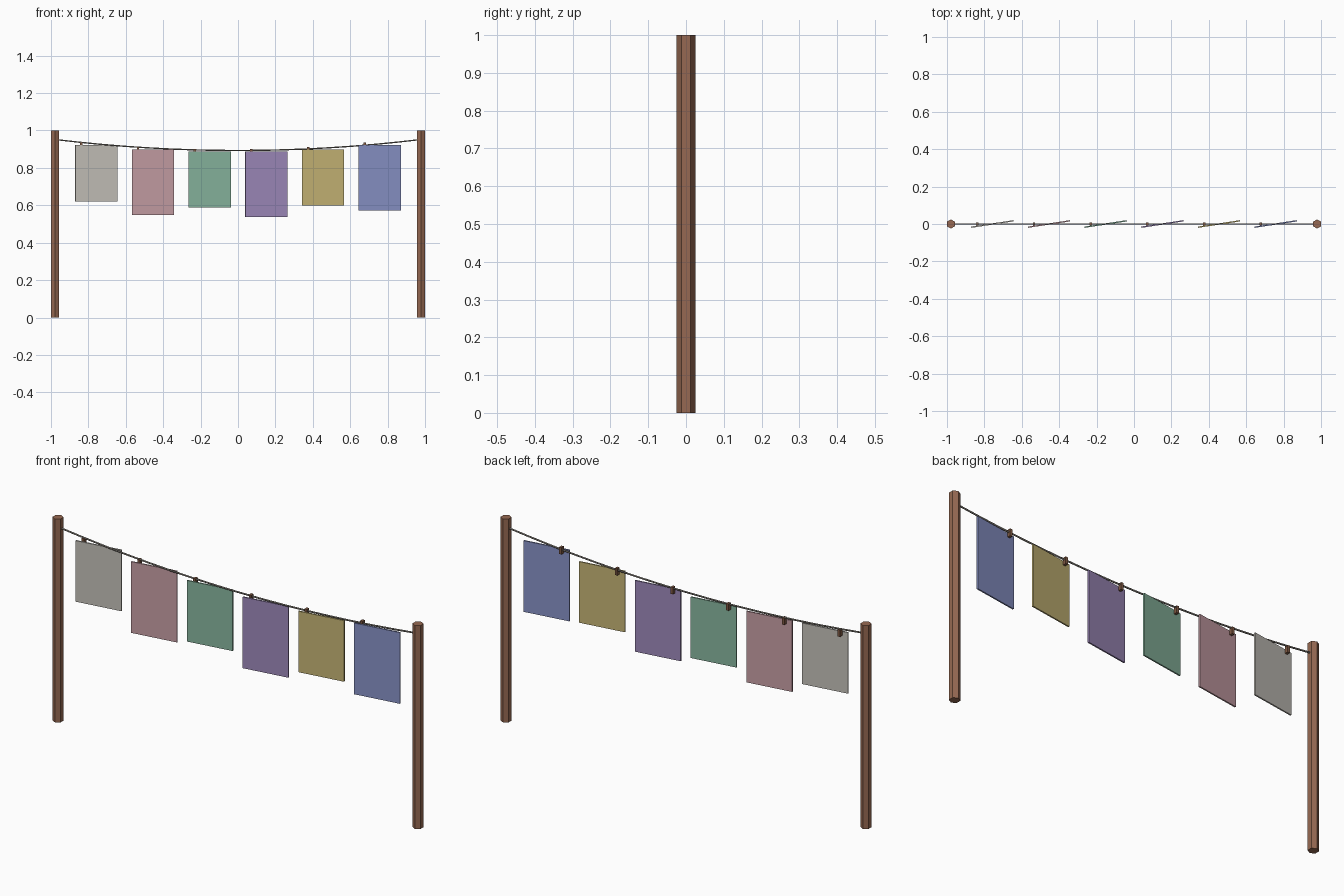
import bpy
from math import asin

if "Cube" in bpy.data.objects:
    bpy.data.objects.remove(bpy.data.objects["Cube"], do_unlink=True)


def material(name, rgb):
    """Flat material from 0-255 display values, stored as linear."""
    colour = [((c / 255 + 0.055) / 1.055) ** 2.4 for c in rgb] + [1.0]
    mat = bpy.data.materials.new(name)
    mat.use_nodes = True
    mat.diffuse_color = colour
    bsdf = mat.node_tree.nodes["Principled BSDF"]
    bsdf.inputs["Base Color"].default_value = colour
    bsdf.inputs["Roughness"].default_value = 0.9
    return mat


def finish(name, mat):
    obj = bpy.context.object
    obj.name = name
    obj.data.materials.append(mat)
    return obj


def box(name, size, location, mat, turn=0.0):
    bpy.ops.mesh.primitive_cube_add(size=1, location=location, rotation=(0, 0, turn))
    obj = finish(name, mat)
    obj.scale = size
    return obj


POST_X = 0.979


def line_height(x):
    """Height of the sagging line at x."""
    return 0.893 + 0.059 * (x / POST_X) ** 2


wood = material("post wood", (150, 105, 82))
pin_wood = material("peg wood", (128, 90, 68))
cord = material("grey cord", (135, 130, 122))
cloths = [
    ("grey", (196, 192, 185)),
    ("pink", (198, 158, 165)),
    ("green", (136, 181, 158)),
    ("purple", (157, 137, 186)),
    ("yellow", (197, 180, 117)),
    ("blue", (136, 146, 198)),
]

# Hexagonal posts
for side, x in (("left", POST_X), ("right", -POST_X)):
    bpy.ops.mesh.primitive_cylinder_add(vertices=6, radius=0.0245, depth=1,
                                        location=(x, 0, 0.5))
    finish(side + "_post", wood)

# Sagging line strung between the posts
SEGMENTS = 16
curve = bpy.data.curves.new("clothes_line", "CURVE")
curve.dimensions = "3D"
curve.bevel_depth = 0.004
curve.bevel_resolution = 1
curve.use_fill_caps = True
spline = curve.splines.new("POLY")
spline.points.add(SEGMENTS)
for i, point in enumerate(spline.points):
    x = POST_X * (2 * i / SEGMENTS - 1)
    point.co = (x, 0, line_height(x), 1)
curve.materials.append(cord)
line = bpy.data.objects.new("clothes_line", curve)
bpy.context.collection.objects.link(line)

# Hanging cloths, each turned slightly and held by one peg
WIDTH = 0.228
TURN = asin(0.15)
for i, (colour, rgb) in enumerate(cloths):
    x = (i - 2.5) * 0.303
    top = line_height(x) - 0.007
    drop = 0.35 if i % 2 else 0.30
    box(colour + "_cloth", (WIDTH, 0.007, drop), (x, 0, top - drop / 2),
        material(colour + " cloth", rgb), TURN)
    box(colour + "_cloth_peg", (0.013, 0.018, 0.034), (x - 0.08, 0, top - 0.003), pin_wood)
